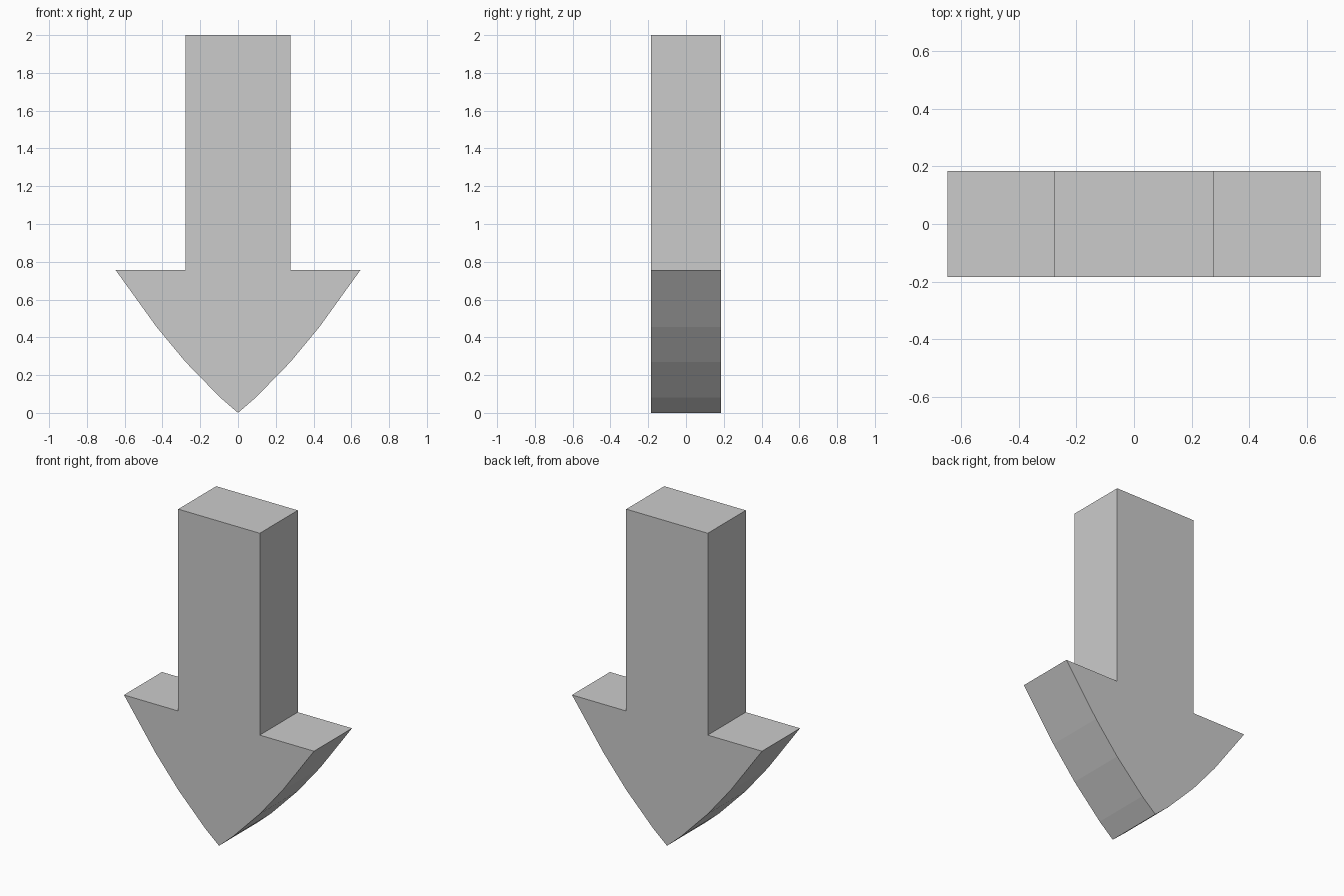
import bpy, bmesh

if "Cube" in bpy.data.objects:
    bpy.data.objects.remove(bpy.data.objects["Cube"])

HALF_DEPTH = 0.185

# Right half of the arrow outline, from just above the tip to the shaft top
right = [(0.095, 0.082), (0.278, 0.27), (0.432, 0.456),
         (0.648, 0.756), (0.278, 0.756), (0.278, 2.0)]
# Mirror the half outline and close it at the tip
outline = [(0.0, 0.0)] + right + [(-x, z) for x, z in reversed(right)]

# Arrow: flat outline extruded through its thickness
bm = bmesh.new()
front = bm.faces.new([bm.verts.new((x, -HALF_DEPTH, z)) for x, z in outline])
extruded = bmesh.ops.extrude_face_region(bm, geom=[front], use_keep_orig=True)
moved = [g for g in extruded["geom"] if isinstance(g, bmesh.types.BMVert)]
bmesh.ops.translate(bm, verts=moved, vec=(0, 2 * HALF_DEPTH, 0))
bmesh.ops.recalc_face_normals(bm, faces=bm.faces)

mesh = bpy.data.meshes.new("down_arrow")
bm.to_mesh(mesh)
bm.free()
bpy.context.collection.objects.link(bpy.data.objects.new("down_arrow", mesh))
